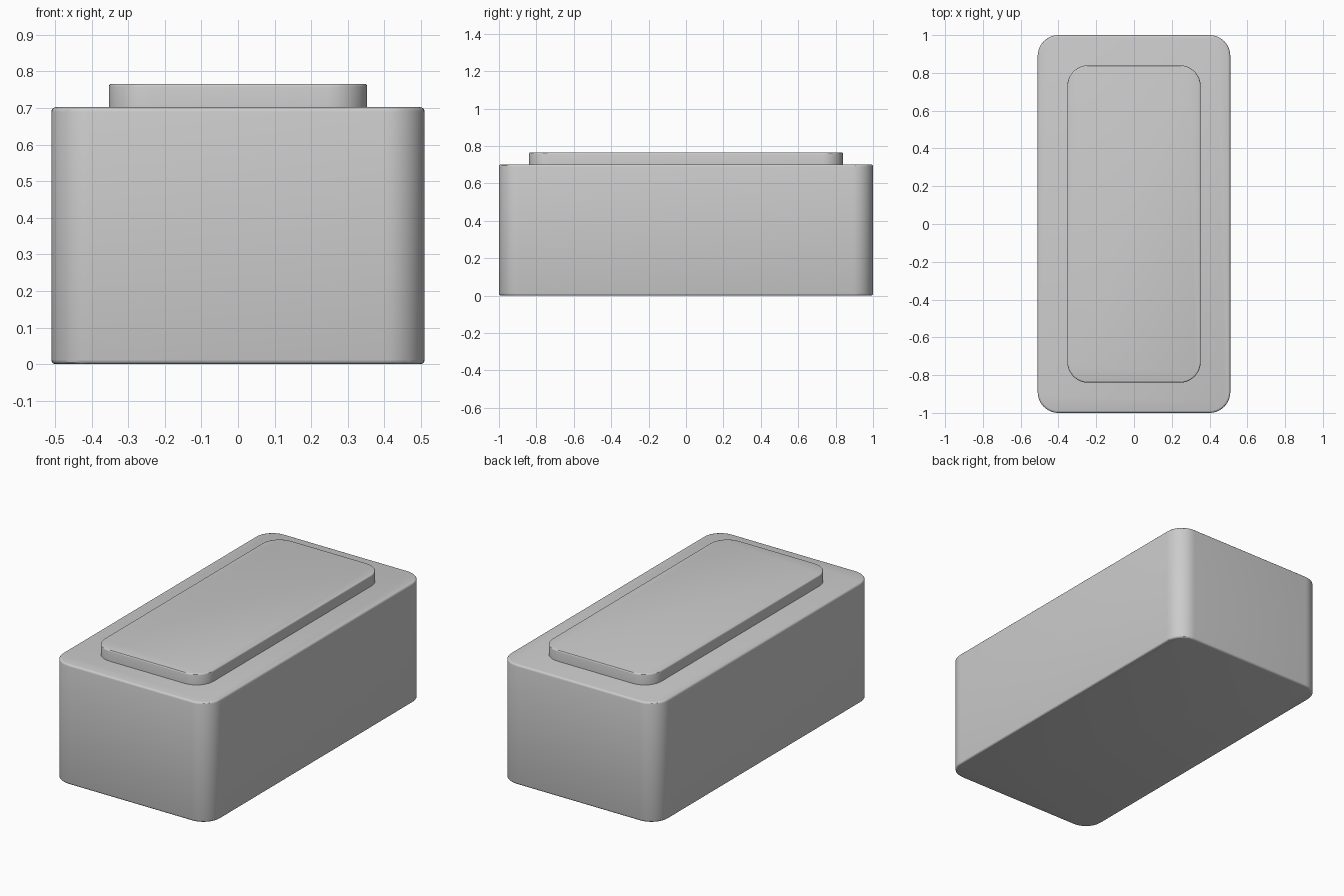
import bpy
import bmesh

if "Cube" in bpy.data.objects:
    bpy.data.objects.remove(bpy.data.objects["Cube"])


def rounded_box(name, half_x, half_y, z0, z1, corner, rim, round_bottom):
    """Box with rounded vertical corners and a fine rounded rim."""
    bm = bmesh.new()
    bmesh.ops.create_cube(bm, size=1)
    for v in bm.verts:
        v.co.x *= 2 * half_x
        v.co.y *= 2 * half_y
        v.co.z = z1 if v.co.z > 0 else z0
    # Vertical corners
    upright = [e for e in bm.edges
               if abs(e.verts[0].co.z - e.verts[1].co.z) > 1e-4]
    bmesh.ops.bevel(bm, geom=upright, offset=corner, offset_type='OFFSET',
                    segments=10, profile=0.5, affect='EDGES')
    # Top rim, and bottom rim where exposed
    levels = [z1] + ([z0] if round_bottom else [])
    rims = [e for e in bm.edges
            if any(all(abs(v.co.z - z) < 1e-4 for v in e.verts) for z in levels)]
    bmesh.ops.bevel(bm, geom=rims, offset=rim, offset_type='OFFSET',
                    segments=3, profile=0.5, affect='EDGES')
    bmesh.ops.recalc_face_normals(bm, faces=bm.faces)
    mesh = bpy.data.meshes.new(name)
    bm.to_mesh(mesh)
    bm.free()
    obj = bpy.data.objects.new(name, mesh)
    bpy.context.collection.objects.link(obj)
    bpy.ops.object.select_all(action='DESELECT')
    obj.select_set(True)
    bpy.context.view_layer.objects.active = obj
    bpy.ops.object.shade_smooth_by_angle()
    return obj


# Main block
rounded_box("body", 0.51, 1.0, 0.0, 0.702, 0.11, 0.012, True)
# Raised panel on top, slightly sunk into the body
rounded_box("top_panel", 0.353, 0.84, 0.69, 0.766, 0.11, 0.008, False)
